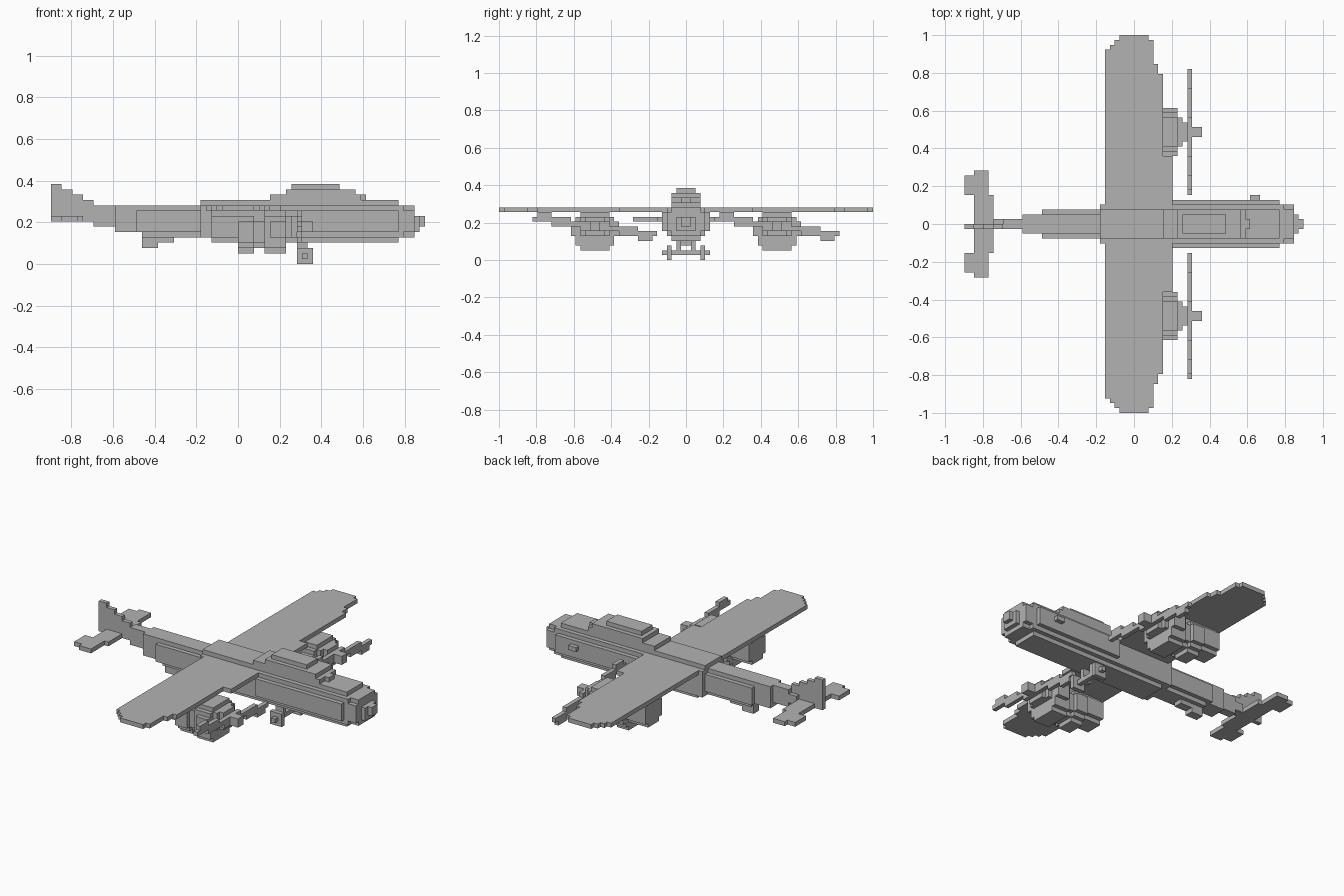
import bpy, bmesh
from mathutils import Matrix, Vector

cube = bpy.data.objects.get("Cube")
if cube:
    bpy.data.objects.remove(cube, do_unlink=True)

V = 2 / 78  # size of one block

grey = bpy.data.materials.new("plain_grey")
grey.use_nodes = True
COLOUR = (0.45, 0.45, 0.45, 1)
grey.diffuse_color = COLOUR
grey.node_tree.nodes["Principled BSDF"].inputs["Base Color"].default_value = COLOUR


def part(name, boxes):
    """Make one object from boxes (x0, x1, y0, y1, z0, z1) in block units."""
    bm = bmesh.new()
    for x0, x1, y0, y1, z0, z1 in boxes:
        centre = Vector((x0 + x1, y0 + y1, z0 + z1)) * V / 2
        size = Vector((x1 - x0, y1 - y0, z1 - z0)) * V
        matrix = Matrix.Translation(centre) @ Matrix.Diagonal(size.to_4d())
        bmesh.ops.create_cube(bm, size=1, matrix=matrix)
    mesh = bpy.data.meshes.new(name)
    bm.to_mesh(mesh)
    bm.free()
    mesh.materials.append(grey)
    obj = bpy.data.objects.new(name, mesh)
    bpy.context.collection.objects.link(obj)


def mid(x0, x1, half, z0, z1, y=0):
    """Box centred on y."""
    return (x0, x1, y - half, y + half, z0, z1)


def disc(x0, x1, r, y, z):
    """Stepped round slab across the x axis."""
    return [mid(x0, x1, round((r * r - (k + 0.5) ** 2) ** 0.5), z + min(s * k, s * (k + 1)),
                z + max(s * k, s * (k + 1)), y)
            for k in range(r) for s in (-1, 1)]


# Forward body with stepped rounded section
part("front_fuselage", [mid(-5, 30, 3, 4, 12), mid(-5, 30, 4, 5, 11), mid(8, 30, 5, 6, 10)])
part("nose", [mid(30, 31, 4, 5, 11), mid(30, 33, 3, 5, 11), mid(30, 33, 4, 6, 10),
              mid(33, 34, 2, 6, 9), mid(34, 35, 1, 7, 9)])
part("centre_fuselage", [mid(-7, 8, 4, 5, 11), mid(-7, 8, 3, 11, 12)])

# Tapering tail boom
part("rear_fuselage", [mid(-18, -7, 2, 5, 11), mid(-19, -7, 3, 6, 10), mid(-23, -18, 2, 6, 11),
                       mid(-27, -23, 1, 7, 11), mid(-29, -27, 1, 8, 10)])

# Cockpit canopy
part("canopy", [mid(6, 23, 3, 12, 13), mid(9, 22, 3, 13, 14), mid(10, 19, 2, 14, 15), mid(23, 24, 1, 12, 13)])
part("side_probe", [(24, 26, 5, 6, 8, 9)])

# Wing: narrowing chord towards the tips
WING = ((14, -6, 8), (31, -6, 6), (33, -6, 5), (36, -6, 4), (37, -5, 4), (38, -4, 4), (39, -3, 3))
part("wing", [mid(back, front, half, 10, 11) for half, back, front in WING])

# Tail fin and tailplane
part("tail_fin", [(-35, -33 + 2 * i, -1, 0, 8, 15 - i) for i in range(4)])
stabs = [mid(-33, -30, 11, 8, 9), mid(-30, -29, 6, 8, 9)]
for s in (-1, 1):
    y0, y1 = sorted((6 * s, 10 * s))
    stabs.append((-35, -33, y0, y1, 8, 9))
part("tailplane", stabs)

# Engines and propellers
for name, y in (("left", 19), ("right", -19)):
    nacelle = disc(-5, 0, 3, y, 7) + disc(0, 3, 4, y, 6) + disc(3, 5, 3, y, 6)
    nacelle += [mid(-5, 6, 2, 7, 10, y)]
    part(name + "_nacelle", nacelle)
    cowl = [mid(5, 9, 3, 2, 10, y), mid(5, 9, 4, 3, 9, y), mid(6, 9, 5, 5, 8, y)]
    part(name + "_engine", cowl)
    part(name + "_gear_case", [mid(9, 10, 3, 5, 9, y), mid(10, 11, 2, 5, 9, y)])
    part(name + "_hub", [mid(9, 14, 1, 6, 8, y)])
    blades = [mid(11, 12, 3, 6, 8, y)]
    for s in (-1, 1):
        for d0, d1, h0, h1 in ((2, 5, 0, 1), (5, 9, 0, 2), (9, 12, 1, 3), (12, 13, 1, 2)):
            ya, yb = sorted((y + s * d0, y + s * d1))
            za, zb = sorted((7 - s * h0, 7 - s * h1))
            blades.append((11, 12, ya, yb, za, zb))
    part(name + "_propeller", blades)

# Landing gear
part("front_axle", [mid(12, 13, 5, 1, 2)])
for name, s in (("left", 1), ("right", -1)):
    part(name + "_front_wheel", [mid(11, 14, 0.5, 0, 3, 3.5 * s)])
    part(name + "_front_strut", [mid(11, 13, 0.5, 1, 4, 1.5 * s)])
part("tail_skid", [mid(-18, -15, 1, 3, 6), mid(-15, -12, 1, 4, 6)])
